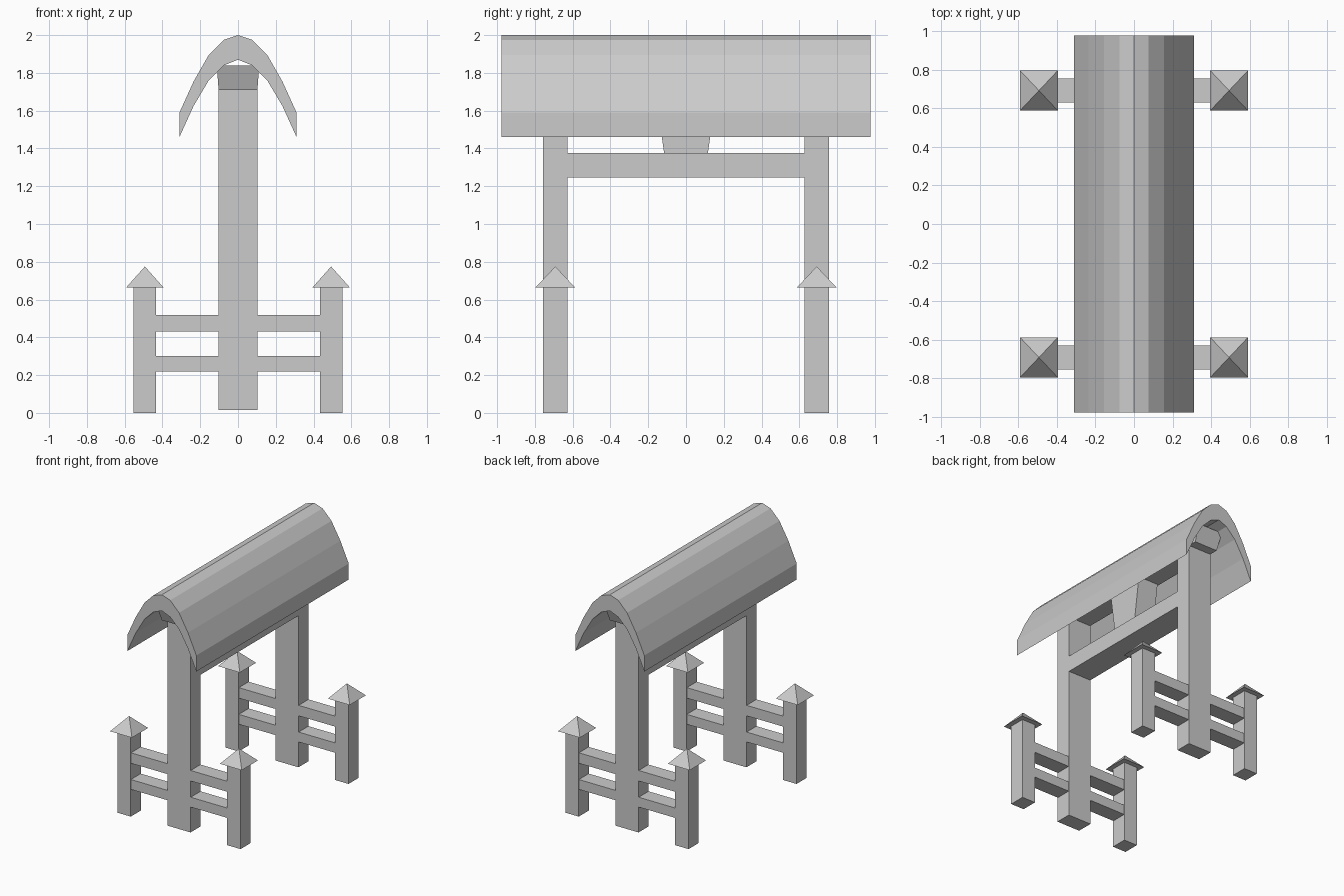
import bpy, bmesh

if "Cube" in bpy.data.objects:
    bpy.data.objects.remove(bpy.data.objects["Cube"])


def make(name, verts, faces):
    me = bpy.data.meshes.new(name)
    me.from_pydata(verts, [], faces)
    bm = bmesh.new()
    bm.from_mesh(me)
    bmesh.ops.recalc_face_normals(bm, faces=bm.faces)
    bm.to_mesh(me)
    bm.free()
    ob = bpy.data.objects.new(name, me)
    bpy.context.collection.objects.link(ob)
    return ob


def block(name, cx, cy, z0, z1, low, high=None):
    """Box with separate half sizes at the bottom and top (tapered)."""
    high = high or low
    v = [(cx + sx * h[0], cy + sy * h[1], z)
         for z, h in ((z0, low), (z1, high))
         for sx, sy in ((-1, -1), (1, -1), (1, 1), (-1, 1))]
    sides = [(i, (i + 1) % 4, (i + 1) % 4 + 4, i + 4) for i in range(4)]
    return make(name, v, sides + [(3, 2, 1, 0), (4, 5, 6, 7)])


def pyramid(name, cx, cy, z0, z1, hx, hy):
    v = [(cx - hx, cy - hy, z0), (cx + hx, cy - hy, z0),
         (cx + hx, cy + hy, z0), (cx - hx, cy + hy, z0), (cx, cy, z1)]
    return make(name, v, [(3, 2, 1, 0)] + [(i, (i + 1) % 4, 4) for i in range(4)])


# Arched roof: half profiles mirrored, then extruded along y
outer = [(0, 2.0), (0.075, 1.975), (0.155, 1.895), (0.235, 1.755), (0.31, 1.59)]
inner = [(0, 1.87), (0.075, 1.84), (0.155, 1.76), (0.235, 1.625), (0.31, 1.46)]


def mirrored(half):
    return [(-x, z) for x, z in half[:0:-1]] + half


out, inn = mirrored(outer), mirrored(inner)
n = len(out)
verts = [(x, y, z) for y in (-0.977, 0.977) for x, z in out + inn]
m = 2 * n
faces = []
for i in range(n - 1):
    faces += [(i, i + 1, m + i + 1, m + i),
              (n + i, m + n + i, m + n + i + 1, n + i + 1),
              (i, n + i, n + i + 1, i + 1),
              (m + i, m + i + 1, m + n + i + 1, m + n + i)]
for i in (0, n - 1):
    faces.append((i, m + i, m + n + i, n + i))
make("roof", verts, faces)

# Ridge beam, tie beam and the flared strut between them
block("ridge_beam", 0, 0, 1.71, 1.84, (0.103, 0.83), (0.112, 0.88))
block("tie_beam", 0, 0, 1.245, 1.375, (0.103, 0.65))
block("centre_strut", 0, 0, 1.37, 1.72, (0.09, 0.115), (0.09, 0.165))

# Two gate ends: tall post, rails and capped fence posts
for sy, end in ((-1, "front"), (1, "back")):
    y = sy * 0.692
    block(end + "_main_post", 0, y, 0.015, 1.72, (0.104, 0.065))
    for z0, z1, level in ((0.22, 0.30, "lower"), (0.432, 0.517, "upper")):
        block(f"{end}_{level}_rail", 0, y, z0, z1, (0.5, 0.063))
    for sx, side in ((-1, "left"), (1, "right")):
        x = sx * 0.493
        block(f"{end}_{side}_fence_post", x, y, 0, 0.67, (0.06, 0.065))
        pyramid(f"{end}_{side}_post_cap", x, y, 0.665, 0.775, 0.098, 0.104)
